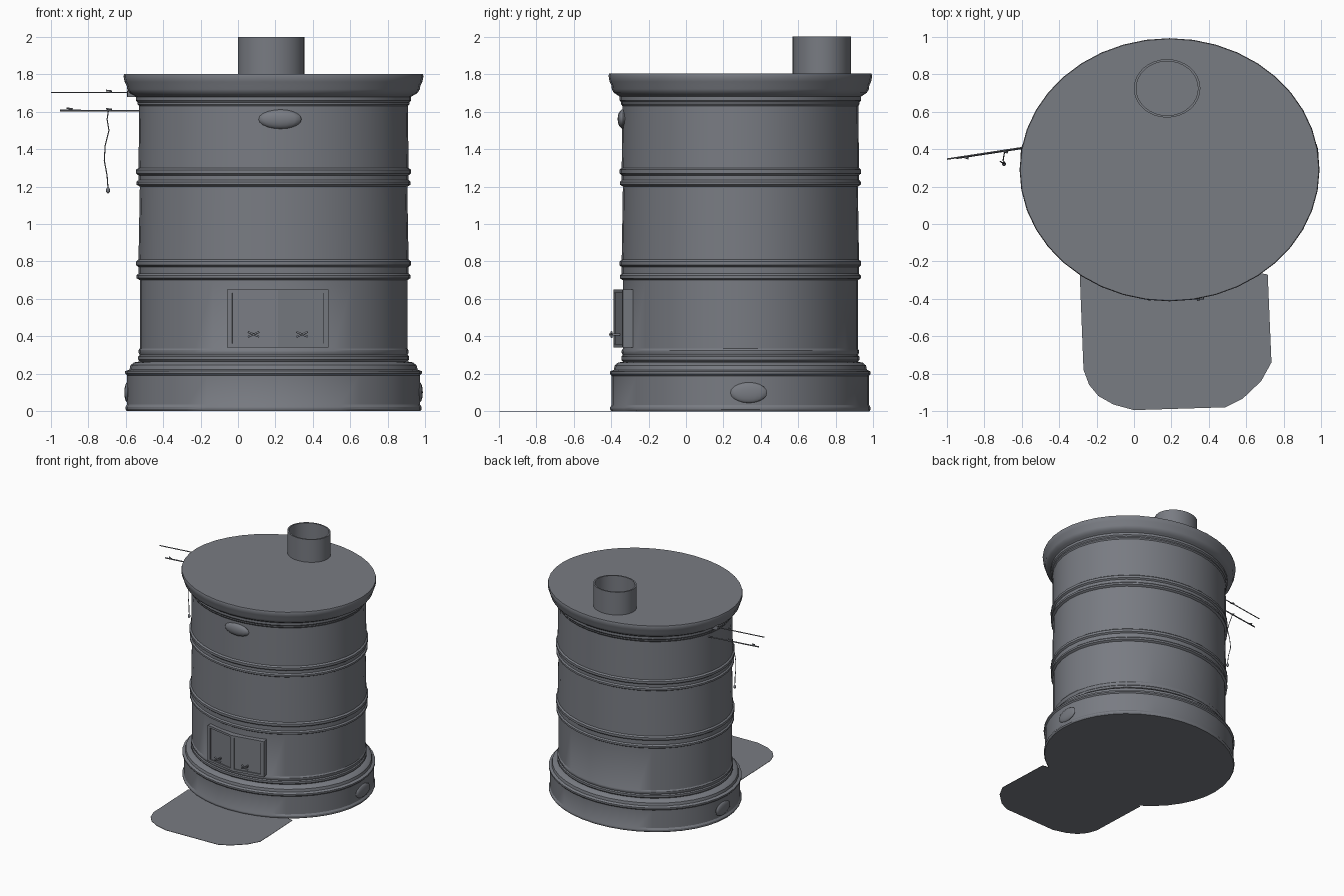
import bpy, bmesh, math
from mathutils import Vector

if "Cube" in bpy.data.objects:
    bpy.data.objects.remove(bpy.data.objects["Cube"])

CX, CY, RATIO, SIDES = 0.19, 0.29, 0.877, 40

mat = bpy.data.materials.new("iron grey")
mat.diffuse_color = (0.19, 0.20, 0.225, 1)
mat.use_nodes = True
mat.node_tree.nodes["Principled BSDF"].inputs["Base Color"].default_value = mat.diffuse_color


def finish(name, bm, smooth=True):
    bmesh.ops.recalc_face_normals(bm, faces=bm.faces)
    me = bpy.data.meshes.new(name)
    bm.to_mesh(me)
    bm.free()
    me.materials.append(mat)
    ob = bpy.data.objects.new(name, me)
    bpy.context.collection.objects.link(ob)
    if smooth:
        bpy.ops.object.select_all(action='DESELECT')
        ob.select_set(True)
        bpy.context.view_layer.objects.active = ob
        bpy.ops.object.shade_smooth_by_angle(angle=math.radians(32))
    return ob


def lathe(name, profile, cx, cy, ratio, sides):
    """Elliptical lathe of (radius, z) points, closed at both ends."""
    bm = bmesh.new()
    rings = []
    for r, z in profile:
        rings.append([bm.verts.new((cx + r * math.cos(2 * math.pi * i / sides),
                                    cy + r * ratio * math.sin(2 * math.pi * i / sides), z))
                      for i in range(sides)])
    for a, b in zip(rings, rings[1:]):
        for i in range(sides):
            j = (i + 1) % sides
            bm.faces.new((a[i], a[j], b[j], b[i]))
    bm.faces.new(rings[0])
    bm.faces.new(rings[-1])
    return finish(name, bm)


def slab(name, p, q, z0, z1, depth):
    """Upright box whose front face runs from p to q in plan; depth goes back (+y)."""
    p, q = Vector(p), Vector(q)
    d = (q - p).normalized()
    n = Vector((-d.y, d.x)) * depth
    bm = bmesh.new()
    lo, hi = [[bm.verts.new((c.x, c.y, z)) for c in (p, q, q + n, p + n)] for z in (z0, z1)]
    bm.faces.new(lo)
    bm.faces.new(hi)
    for i in range(4):
        j = (i + 1) % 4
        bm.faces.new((lo[i], lo[j], hi[j], hi[i]))
    return finish(name, bm, False)


def rod(name, pts, radius):
    cu = bpy.data.curves.new(name, 'CURVE')
    cu.dimensions = '3D'
    cu.bevel_depth = radius
    cu.bevel_resolution = 1
    cu.use_fill_caps = True
    sp = cu.splines.new('POLY')
    sp.points.add(len(pts) - 1)
    for s, p in zip(sp.points, pts):
        s.co = (*p, 1)
    cu.materials.append(mat)
    ob = bpy.data.objects.new(name, cu)
    bpy.context.collection.objects.link(ob)
    return ob


def dome(name, loc, scale):
    bm = bmesh.new()
    bmesh.ops.create_uvsphere(bm, u_segments=16, v_segments=10, radius=1)
    bmesh.ops.scale(bm, vec=scale, verts=bm.verts)
    bmesh.ops.translate(bm, vec=loc, verts=bm.verts)
    return finish(name, bm)


# Stove body: plinth, banded drum and cornice
def band(z0, z1):
    return [(0.715, z0), (0.733, z0 + 0.01), (0.733, z0 + 0.025), (0.722, z0 + 0.035),
            (0.722, z1 - 0.04), (0.735, z1 - 0.03), (0.735, z1 - 0.01), (0.722, z1)]

profile = [(0.785, 0), (0.792, 0.01), (0.792, 0.022), (0.783, 0.035), (0.783, 0.19),
           (0.793, 0.2), (0.793, 0.213), (0.77, 0.222), (0.765, 0.245), (0.745, 0.26),
           (0.715, 0.265), (0.724, 0.275), (0.724, 0.292), (0.716, 0.3), (0.722, 0.312),
           (0.722, 0.325), (0.715, 0.335)]
profile += band(0.70, 0.81) + band(1.20, 1.30)
profile += [(0.718, 1.63), (0.726, 1.64), (0.726, 1.65), (0.735, 1.66), (0.735, 1.68),
            (0.752, 1.69), (0.77, 1.7), (0.782, 1.72), (0.785, 1.74), (0.796, 1.76),
            (0.802, 1.79), (0.798, 1.802)]
lathe("stove_body", profile, CX, CY, RATIO, SIDES)

# Open flue pipe
lathe("flue_pipe", [(0.178, 1.79), (0.178, 2.0), (0.165, 2.0), (0.165, 1.805)],
      0.177, 0.725, RATIO, 32)

# Floor plate in front of the stove
outline = [(-0.29, -0.27), (-0.27, -0.78), (-0.24, -0.86), (-0.19, -0.92), (-0.11, -0.965),
           (0, -0.995), (0.49, -0.98), (0.58, -0.935), (0.68, -0.84), (0.735, -0.74),
           (0.715, -0.27), (0.6, -0.25), (-0.2, -0.25)]
bm = bmesh.new()
f = bm.faces.new([bm.verts.new((x, y, 0)) for x, y in outline])
ext = bmesh.ops.extrude_face_region(bm, geom=[f])
bmesh.ops.translate(bm, vec=(0, 0, 0.003),
                    verts=[v for v in ext['geom'] if isinstance(v, bmesh.types.BMVert)])
finish("floor_plate", bm, False)

# Pair of fire doors, angled to follow the drum, with frames and handles
DX = 0.213
for side, label in ((-1, "left"), (1, "right")):
    def span(name, a, b, z0, z1, out, depth):
        """Slab between distances a..b from the door centre line."""
        ends = sorted((DX + side * t, -0.378 + 0.19 * t - out) for t in (a, b))
        return slab(label + "_" + name, ends[0], ends[1], z0, z1, depth)
    span("door_panel", 0, 0.25, 0.36, 0.635, 0, 0.06)
    span("door_top_frame", 0, 0.272, 0.632, 0.65, 0.008, 0.075)
    span("door_bottom_frame", 0, 0.272, 0.34, 0.36, 0.008, 0.075)
    span("door_outer_frame", 0.245, 0.272, 0.34, 0.65, 0.01, 0.065)
    span("door_inner_stile", 0.0, 0.016, 0.36, 0.635, 0.008, 0.03)
    hx, hy = DX + side * 0.13, -0.362
    rod(label + "_handle_stem", [(hx, hy + 0.02, 0.41), (hx, hy - 0.05, 0.41)], 0.006)
    for s in (-1, 1):
        rod(label + "_handle_bar", [(hx - 0.03, hy - 0.035, 0.41 - 0.013 * s),
                                    (hx + 0.03, hy - 0.035, 0.41 + 0.013 * s)], 0.006)

# Oval vents: one high on the front, one low on each side
dome("front_vent", (0.225, -0.335, 1.56), (0.115, 0.03, 0.052))
for side, label in ((-1, "left"), (1, "right")):
    dome(label + "_vent", (CX + side * 0.78, 0.335, 0.1), (0.018, 0.098, 0.055))

# Drying rods, small hooks and hanging cord on the left
rod("upper_rod", [(-1.0, 0.347, 1.703), (-0.52, 0.42, 1.703)], 0.004)
rod("lower_rod", [(-0.95, 0.352, 1.607), (-0.5, 0.42, 1.605)], 0.005)
slab("rod_bracket", (-0.59, 0.385), (-0.54, 0.392), 1.68, 1.715, 0.03)
for x, z in ((-0.69, 1.71), (-0.69, 1.612), (-0.9, 1.615)):
    y = 0.345 + (x + 1) * 0.15
    rod("rod_clip", [(x - 0.015, y, z + 0.004), (x + 0.015, y - 0.01, z)], 0.005)
rod("hanging_cord", [(-0.692, 0.385, 1.61), (-0.7, 0.34, 1.56), (-0.69, 0.325, 1.5),
                     (-0.71, 0.33, 1.42), (-0.715, 0.335, 1.34), (-0.7, 0.325, 1.26),
                     (-0.695, 0.32, 1.19)], 0.003)
dome("cord_weight", (-0.695, 0.32, 1.18), (0.011, 0.011, 0.016))
